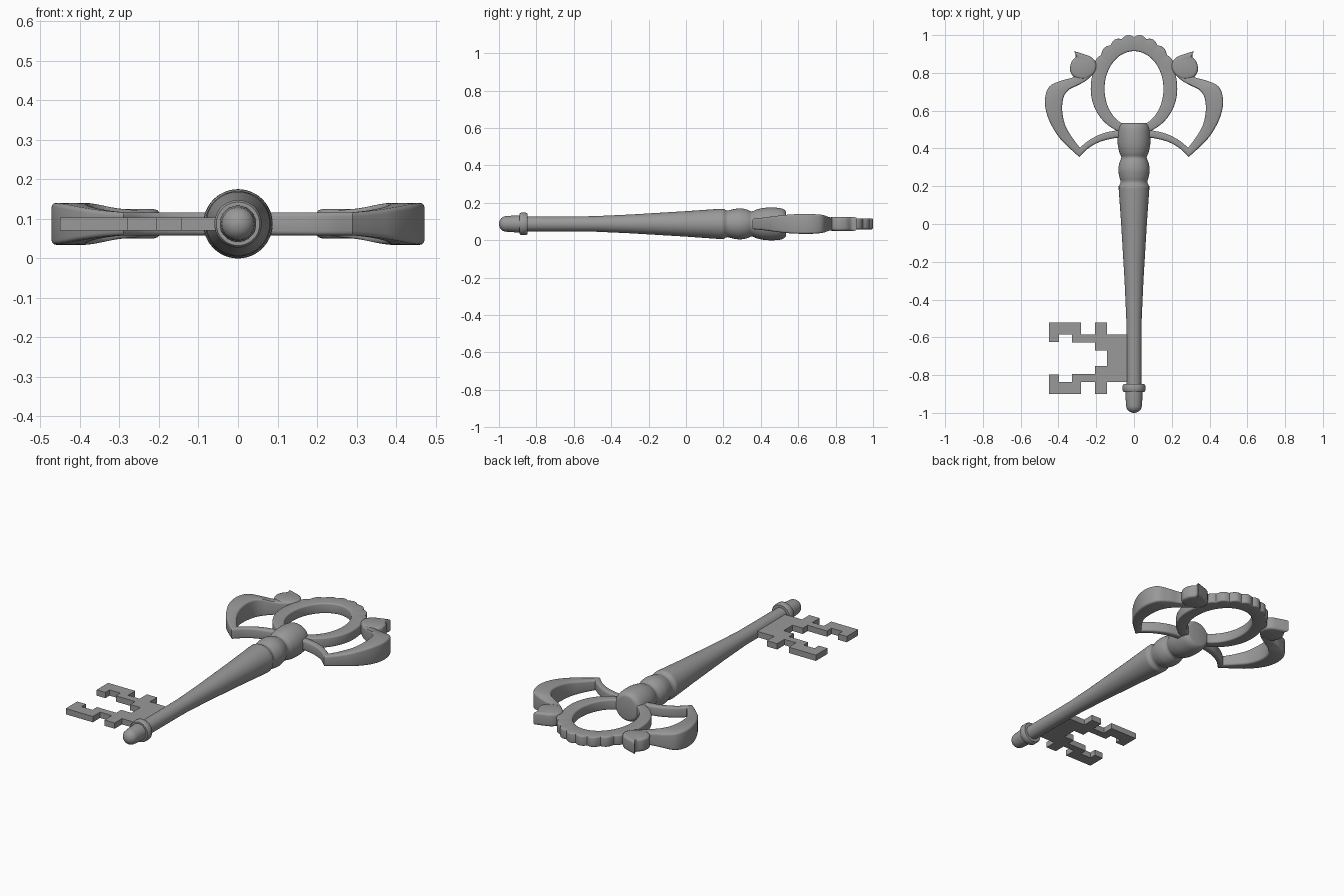
import bpy, bmesh
from math import sin, cos, pi, radians
from mathutils import Vector

if "Cube" in bpy.data.objects:
    bpy.data.objects.remove(bpy.data.objects["Cube"])

ZC = 0.0875  # height of the key's middle plane

metal = bpy.data.materials.new("dark_metal")
metal.diffuse_color = (0.32, 0.32, 0.32, 1)
metal.use_nodes = True
metal.node_tree.nodes["Principled BSDF"].inputs["Base Color"].default_value = metal.diffuse_color


def finish(name, bm, angle=38, mirror=False):
    bmesh.ops.recalc_face_normals(bm, faces=bm.faces)
    me = bpy.data.meshes.new(name)
    bm.to_mesh(me)
    bm.free()
    me.materials.append(metal)
    ob = bpy.data.objects.new(name, me)
    ob.location.z = ZC
    bpy.context.collection.objects.link(ob)
    bpy.ops.object.select_all(action='DESELECT')
    ob.select_set(True)
    bpy.context.view_layer.objects.active = ob
    bpy.ops.object.shade_smooth_by_angle(angle=radians(angle))
    if mirror:
        ob.modifiers.new("Mirror", 'MIRROR')
    return ob


def loft(name, rings, cyclic=False, **kw):
    """Skin equal-length closed rings; cap the ends or close the loop."""
    bm = bmesh.new()
    vs = [[bm.verts.new(p) for p in r] for r in rings]
    n = len(vs[0])
    pairs = list(zip(vs, vs[1:])) + ([(vs[-1], vs[0])] if cyclic else [])
    for a, b in pairs:
        for i in range(n):
            j = (i + 1) % n
            bm.faces.new((a[i], a[j], b[j], b[i]))
    if not cyclic:
        bm.faces.new(vs[0])
        bm.faces.new(vs[-1])
    return finish(name, bm, **kw)


def smooth(pts, steps=8):
    """Catmull-Rom interpolation of tuples of any length."""
    P = [Vector(p) for p in pts]
    P = [P[0]] + P + [P[-1]]
    out = []
    for a, b, c, d in zip(P, P[1:], P[2:], P[3:]):
        for k in range(steps):
            t = k / steps
            out.append(b + (c - a) * (t / 2) + (a * 2 - b * 5 + c * 4 - d) * (t * t / 2)
                       + (b * 3 - a - c * 3 + d) * (t ** 3 / 2))
    return out + [P[-1]]


def section(ox, oy, ix, iy, h, b=0.011):
    """Rounded rectangle spanning inner to outer edge, half height h."""
    o, i = Vector((ox, oy, 0)), Vector((ix, iy, 0))
    mid, half = (o + i) / 2, (o - i).length / 2
    d = (o - i).normalized()
    ring = []
    for k, (su, sz) in enumerate([(1, 1), (-1, 1), (-1, -1), (1, -1)]):
        for s in range(4):
            a = (k + s / 3) * pi / 2
            ring.append(mid + d * (su * (half - b) + b * cos(a))
                        + Vector((0, 0, sz * (h - b) + b * sin(a))))
    return ring


# shaft: turned profile (y, radius)
tip = [(-1 + 0.04 * (1 - cos(a)), 0.041 * sin(a) + 0.001)
       for a in [k * pi / 12 for k in range(7)]]
collar = [(-0.9, 0.046), (-0.889, 0.046), (-0.889, 0.055), (-0.882, 0.06), (-0.856, 0.06),
          (-0.848, 0.055), (-0.848, 0.04)]
stem = [(-0.5, 0.041), (-0.3, 0.05), (0, 0.068), (0.185, 0.081)]
head = smooth([(0.2, 0.081), (0.222, 0.071), (0.25, 0.078), (0.288, 0.083), (0.325, 0.077),
               (0.352, 0.067), (0.378, 0.077), (0.42, 0.086), (0.47, 0.0875), (0.51, 0.083),
               (0.53, 0.072), (0.535, 0.06)], 4)
profile = tip + collar + stem + [tuple(p) for p in head]
loft("shaft", [[(r * cos(k * pi / 24), y, r * sin(k * pi / 24)) for k in range(48)]
               for y, r in profile])

# bow ring: oval with a scalloped upper rim
ring = []
for k in range(240):
    deg = k * 1.5
    a = radians(deg)
    s = abs(sin(pi * (deg - 24) / 16.5)) if 24 <= deg <= 156 else 0
    ry = 0.275 if sin(a) > 0 else 0.24
    ring.append(section((0.229 + 0.011 * s) * cos(a), 0.715 + (ry + 0.013 * s) * sin(a),
                        0.156 * cos(a), 0.715 + 0.2 * sin(a), 0.029, 0.008))
loft("bow_ring", ring, cyclic=True)

# bow wings: lower arm to the point, then the thick outer sweep (outer xy, inner xy, half height)
arm = smooth([(0.05, 0.457, 0.05, 0.497, 0.029), (0.10, 0.455, 0.10, 0.494, 0.029),
              (0.18, 0.435, 0.17, 0.478, 0.029), (0.24, 0.402, 0.235, 0.445, 0.029),
              (0.29, 0.355, 0.287, 0.404, 0.029)], 6)
sweep = smooth([(0.29, 0.355, 0.287, 0.404, 0.029), (0.35, 0.41, 0.325, 0.455, 0.034),
                (0.405, 0.47, 0.363, 0.52, 0.042), (0.454, 0.56, 0.38, 0.60, 0.051),
                (0.472, 0.65, 0.373, 0.67, 0.053), (0.45, 0.725, 0.345, 0.71, 0.049),
                (0.39, 0.757, 0.30, 0.733, 0.040), (0.33, 0.774, 0.255, 0.758, 0.035),
                (0.29, 0.80, 0.225, 0.785, 0.033)], 8)
loft("bow_wing", [section(*v) for v in arm + sweep[1:]], mirror=True)

# leaf buds between wing and ring, each with one sharp tip
bud = smooth([(0.317, 0.915), (0.275, 0.902), (0.225, 0.882), (0.199, 0.845), (0.21, 0.80),
              (0.255, 0.768), (0.31, 0.773), (0.338, 0.81), (0.332, 0.855), (0.309, 0.887),
              (0.317, 0.915)], 6)[:-1]
mid = Vector((0.27, 0.835))
layers = [(0.8, -0.037), (0.93, -0.034), (0.98, -0.029), (1, -0.022)]
layers += [(s, -z) for s, z in reversed(layers)]
loft("leaf_bud", [[(*(mid + (p - mid) * s), z) for p in bud] for s, z in layers], mirror=True)

# bit: flat toothed plate, half outline mirrored about its centre line
half = [(0, 0.125), (-0.143, 0.125), (-0.143, 0.19), (-0.207, 0.19), (-0.207, 0.125),
        (-0.28, 0.125), (-0.28, 0.19), (-0.45, 0.19), (-0.45, 0.087), (-0.396, 0.087),
        (-0.396, 0.125), (-0.328, 0.125), (-0.328, 0.084), (-0.207, 0.084),
        (-0.207, 0.04), (-0.143, 0.04)]
outline = half + [(x, -y) for x, y in reversed(half)]
loft("key_bit", [[(x, y - 0.711, z) for x, y in outline] for z in (-0.0165, 0.0165)], angle=30)
